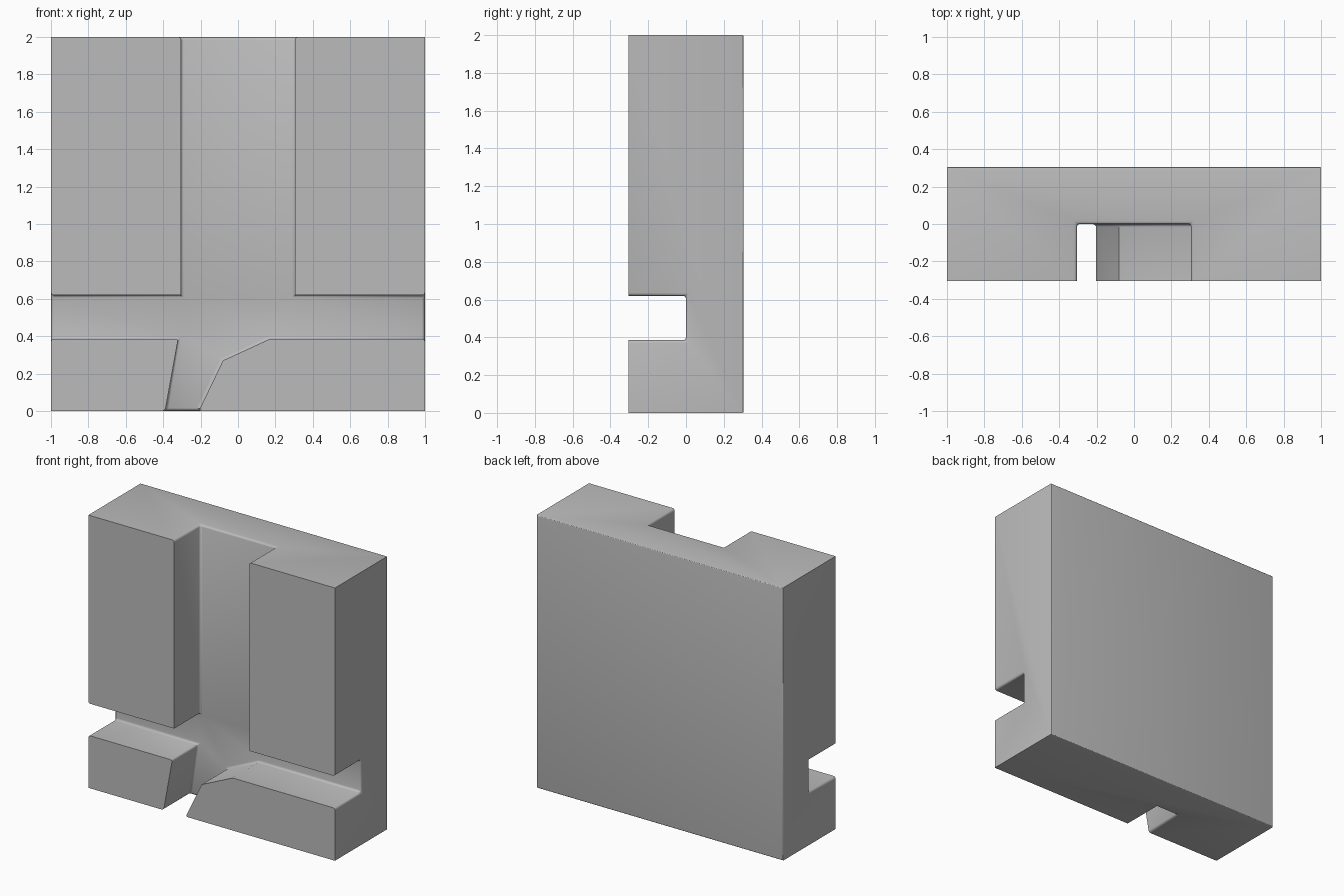
import bpy, bmesh, math

old = bpy.data.objects.get("Cube")
if old:
    bpy.data.objects.remove(old, do_unlink=True)

DEPTH = 0.305    # half thickness of the block
GAP = 0.305      # half width of the upright channel
LOW, HIGH = 0.385, 0.62   # lower and upper wall of the cross channel
ROUND = 0.016

grey = bpy.data.materials.new("plain grey")
grey.use_nodes = True
grey.diffuse_color = (0.5, 0.5, 0.5, 1)
grey.node_tree.nodes["Principled BSDF"].inputs["Base Color"].default_value = (0.5, 0.5, 0.5, 1)


def prism(name, outline, y0, y1):
    """Extrude an (x, z) outline from y0 to y1."""
    bm = bmesh.new()
    face = bm.faces.new([bm.verts.new((x, y0, z)) for x, z in outline])
    side = bmesh.ops.extrude_face_region(bm, geom=[face])["geom"]
    for v in side:
        if isinstance(v, bmesh.types.BMVert):
            v.co.y = y1
    bmesh.ops.recalc_face_normals(bm, faces=bm.faces)
    mesh = bpy.data.meshes.new(name)
    bm.to_mesh(mesh)
    bm.free()
    mesh.materials.append(grey)
    obj = bpy.data.objects.new(name, mesh)
    bpy.context.collection.objects.link(obj)
    return obj


def round_edges(mesh, rule, width):
    bm = bmesh.new()
    bm.from_mesh(mesh)
    edges = [e for e in bm.edges if rule(*(v.co for v in e.verts))]
    bmesh.ops.bevel(bm, geom=edges, offset=width, segments=3, profile=0.5,
                    affect='EDGES', clamp_overlap=True)
    bm.to_mesh(mesh)
    bm.free()


def near(a, b):
    return abs(a - b) < 0.002


# Main block, softened around its back
block = prism("channelled_block", [(-1, 0), (1, 0), (1, 2), (-1, 2)], -DEPTH, DEPTH)
round_edges(block.data, lambda a, b: near(a.y, DEPTH) and near(b.y, DEPTH), 0.008)

# Branching channel: cross channel, upright channel and the sloped outlet below
channel = prism("channel_cutter", [
    (-1.1, LOW), (-0.32, LOW), (-0.408, -0.1), (-0.258, -0.1), (-0.08, 0.27),
    (0.17, LOW), (1.1, LOW), (1.1, HIGH), (GAP, HIGH), (GAP, 2.1),
    (-GAP, 2.1), (-GAP, HIGH), (-1.1, HIGH)], -0.5, 0)
channel.hide_render = True
channel.hide_viewport = False

cut = block.modifiers.new("channel", 'BOOLEAN')
cut.operation = 'DIFFERENCE'
cut.solver = 'EXACT'
cut.object = channel
deps = bpy.context.evaluated_depsgraph_get()
carved = bpy.data.meshes.new_from_object(block.evaluated_get(deps))
block.modifiers.clear()
block.data = carved
bpy.data.objects.remove(channel, do_unlink=True)


# Rounded channel floor, channel mouths and the one soft corner
def channel_edge(a, b):
    if near(a.y, 0) and near(b.y, 0):
        return True
    if not (near(a.x, b.x) and near(a.z, b.z)) or max(a.y, b.y) > 0.002:
        return False
    on_side = near(abs(a.x), 1)
    on_end = near(a.z, 0) or near(a.z, 2)
    return on_side != on_end or (near(a.x, -0.32) and near(a.z, LOW))


round_edges(carved, channel_edge, ROUND)

bpy.ops.object.select_all(action='DESELECT')
block.select_set(True)
bpy.context.view_layer.objects.active = block
bpy.ops.object.shade_smooth_by_angle(angle=math.radians(35))
